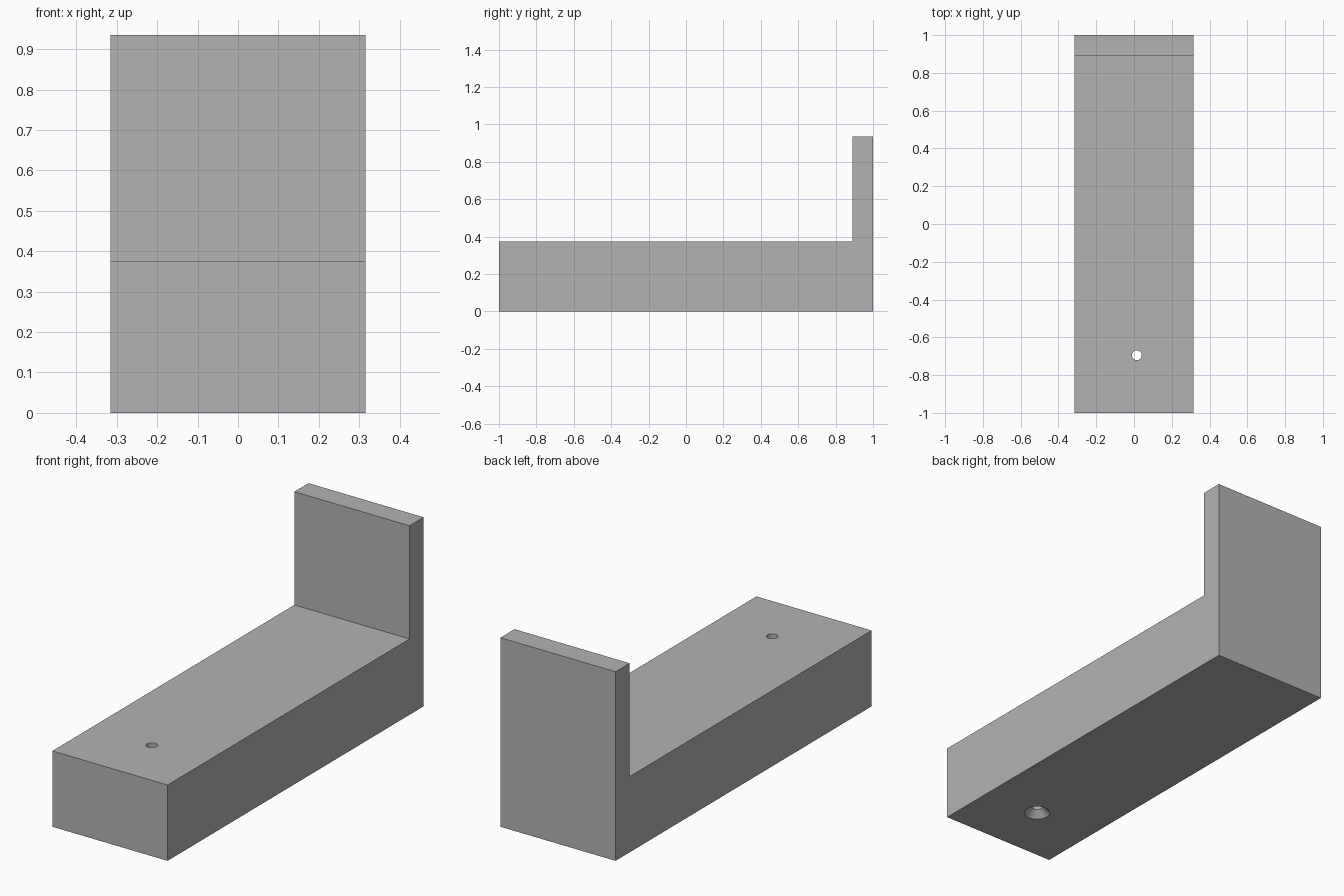
import bpy, bmesh, math
from mathutils import Vector

cube = bpy.data.objects.get("Cube")
if cube:
    bpy.data.objects.remove(cube, do_unlink=True)

HALF_WIDTH = 0.315
HOLE_X, HOLE_Y = 0.015, -0.695
HOLE_R, SINK_R = 0.026, 0.06

grey = bpy.data.materials.new("plain grey")
grey.use_nodes = True
colour = (0.45, 0.45, 0.45, 1)
grey.diffuse_color = colour
grey.node_tree.nodes["Principled BSDF"].inputs["Base Color"].default_value = colour


def add_object(name, bm):
    bmesh.ops.recalc_face_normals(bm, faces=bm.faces[:])
    mesh = bpy.data.meshes.new(name)
    bm.to_mesh(mesh)
    bm.free()
    mesh.materials.append(grey)
    obj = bpy.data.objects.new(name, mesh)
    bpy.context.collection.objects.link(obj)
    return obj


# L-shaped body: side profile (y, z) extruded across the width
profile = [(-1, 0), (1, 0), (1, 0.935), (0.89, 0.935), (0.89, 0.375), (-1, 0.375)]
bm = bmesh.new()
side = bm.faces.new([bm.verts.new((-HALF_WIDTH, y, z)) for y, z in profile])
swept = bmesh.ops.extrude_face_region(bm, geom=[side])["geom"]
bmesh.ops.translate(bm, vec=Vector((2 * HALF_WIDTH, 0, 0)),
                    verts=[v for v in swept if isinstance(v, bmesh.types.BMVert)])
body = add_object("angle_block", bm)

# Cutter for the through hole, countersunk from below: (radius, z) profile spun round
sink_depth = SINK_R - HOLE_R
cut = [(0, -0.02), (SINK_R + 0.02, -0.02), (HOLE_R, sink_depth), (HOLE_R, 0.45), (0, 0.45)]
bm = bmesh.new()
verts = [bm.verts.new((HOLE_X + r, HOLE_Y, z)) for r, z in cut]
edges = [bm.edges.new(pair) for pair in zip(verts, verts[1:])]
bmesh.ops.spin(bm, geom=verts + edges, cent=(HOLE_X, HOLE_Y, 0), axis=(0, 0, 1),
               angle=math.tau, steps=32)
bmesh.ops.remove_doubles(bm, verts=bm.verts[:], dist=0.0001)
cutter = add_object("screw_hole_cutter", bm)
cutter.hide_render = True

# Cut the hole, then drop the cutter
hole = body.modifiers.new("screw_hole", "BOOLEAN")
hole.operation = "DIFFERENCE"
hole.solver = "EXACT"
hole.object = cutter
bpy.ops.object.select_all(action="DESELECT")
bpy.context.view_layer.objects.active = body
body.select_set(True)
bpy.ops.object.modifier_apply(modifier=hole.name)
bpy.data.objects.remove(cutter, do_unlink=True)
bpy.ops.object.shade_smooth_by_angle(angle=math.radians(30))
